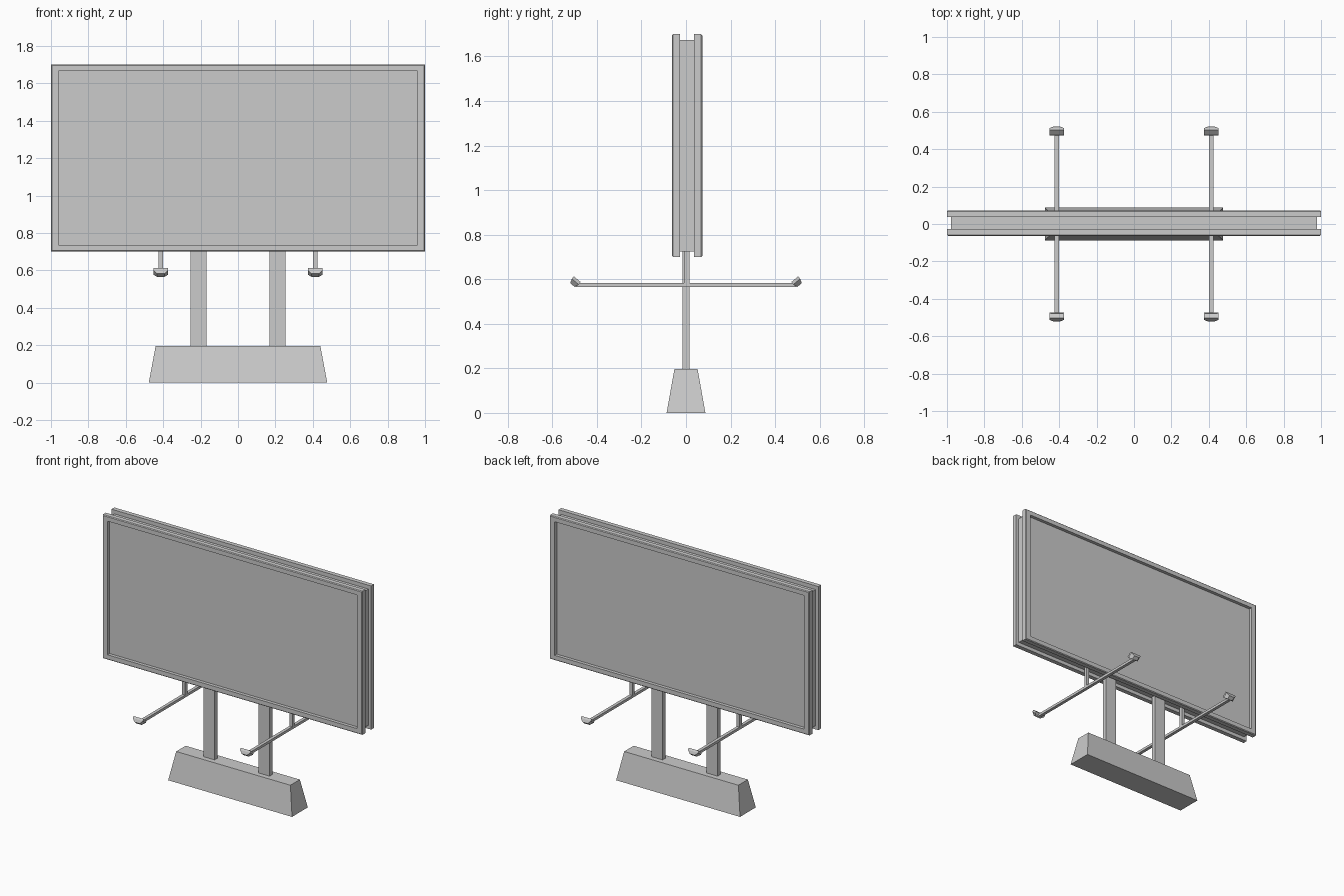
import bpy, bmesh, math
from mathutils import Matrix, Vector

if "Cube" in bpy.data.objects:
    bpy.data.objects.remove(bpy.data.objects["Cube"])


def make(name, bm):
    bmesh.ops.recalc_face_normals(bm, faces=bm.faces[:])
    mesh = bpy.data.meshes.new(name)
    bm.to_mesh(mesh)
    bm.free()
    obj = bpy.data.objects.new(name, mesh)
    bpy.context.collection.objects.link(obj)
    return obj


def loft(name, rings, matrix=Matrix()):
    """Stack of rectangles (half_x, half_y, z), capped at both ends."""
    bm = bmesh.new()
    loops = [[bm.verts.new(matrix @ Vector((sx * hx, sy * hy, z)))
              for sx, sy in ((-1, -1), (1, -1), (1, 1), (-1, 1))]
             for hx, hy, z in rings]
    for a, b in zip(loops, loops[1:]):
        for i in range(4):
            j = (i + 1) % 4
            bm.faces.new((a[i], a[j], b[j], b[i]))
    bm.faces.new(loops[0])
    bm.faces.new(loops[-1])
    return make(name, bm)


def box(name, x, y, z):
    mid = Matrix.Translation(((x[0] + x[1]) / 2, (y[0] + y[1]) / 2, 0))
    hx, hy = (x[1] - x[0]) / 2, (y[1] - y[0]) / 2
    return loft(name, [(hx, hy, z[0]), (hx, hy, z[1])], mid)


# tapered plinth
loft("base", [(0.477, 0.087, 0), (0.44, 0.052, 0.197)])

# core between the two boards
box("board_core", (-0.978, 0.978), (-0.03, 0.04), (0.725, 1.673))

# framed boards with recessed screens, facing front and back
for label, turn, y in (("front", 0, -0.027), ("back", math.pi, 0.037)):
    place = (Matrix.Translation((0, y, 1.2)) @ Matrix.Rotation(turn, 4, 'Z')
             @ Matrix.Rotation(math.pi / 2, 4, 'X'))
    loft(label + "_board", [(1, 0.5, 0), (1, 0.5, 0.031), (0.995, 0.495, 0.036),
                            (0.96, 0.465, 0.036), (0.96, 0.465, 0.013)], place)

for side, s in (("left", -1), ("right", 1)):
    # support post
    cx = s * 0.212
    box(side + "_post", (cx - 0.043, cx + 0.043), (-0.016, 0.016), (0.19, 0.74))
    # lamp arm and its hanger
    cx = s * 0.413
    box(side + "_lamp_arm", (cx - 0.011, cx + 0.011), (-0.495, 0.495), (0.565, 0.583))
    box(side + "_arm_hanger", (cx - 0.011, cx + 0.011), (-0.008, 0.016), (0.575, 0.735))
    # floodlights tilted up towards the boards
    for label, turn in (("front", 0), ("back", math.pi)):
        place = (Matrix.Translation((cx, 0, 0)) @ Matrix.Rotation(turn, 4, 'Z')
                 @ Matrix.Translation((0, -0.51, 0.574))
                 @ Matrix.Rotation(math.radians(-40), 4, 'X'))
        loft(f"{label}_{side}_lamp",
             [(0.02, 0.013, 0), (0.039, 0.02, 0.02), (0.039, 0.02, 0.034),
              (0.034, 0.016, 0.034), (0.034, 0.016, 0.028)], place)
